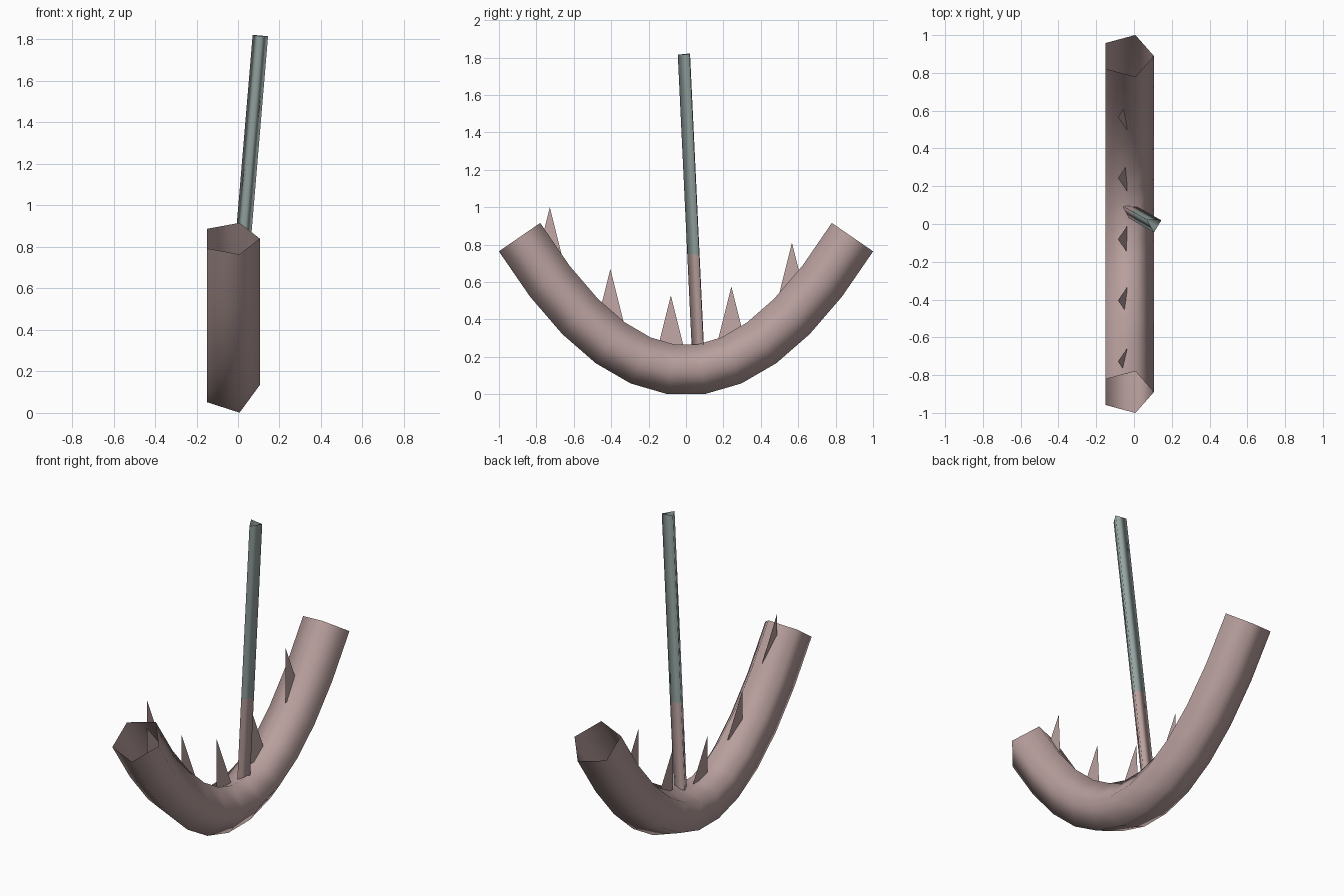
import bpy
from math import cos, sin, radians
from mathutils import Vector

cube = bpy.data.objects.get("Cube")
if cube:
    bpy.data.objects.remove(cube)


def material(name, rgb):
    mat = bpy.data.materials.new(name)
    mat.use_nodes = True
    mat.diffuse_color = (*rgb, 1)
    mat.node_tree.nodes["Principled BSDF"].inputs["Base Color"].default_value = (*rgb, 1)
    return mat


pink = material("dusty pink", (0.48, 0.35, 0.34))
teal = material("grey teal", (0.29, 0.36, 0.35))


def add_object(name, verts, faces, mats, smooth=True):
    mesh = bpy.data.meshes.new(name)
    mesh.from_pydata(verts, [], faces)
    for mat in mats:
        mesh.materials.append(mat)
    for poly in mesh.polygons:
        poly.use_smooth = smooth
    obj = bpy.data.objects.new(name, mesh)
    bpy.context.collection.objects.link(obj)
    return obj


def open_tube(name, path, side, radius, sides, turn, mats):
    """Sweep a regular polygon along the path, leaving both ends open."""
    verts, faces = [], []
    for i, point in enumerate(path):
        before = point - path[i - 1] if i else Vector()
        after = path[i + 1] - point if i + 1 < len(path) else Vector()
        tangent = (before.normalized() + after.normalized()).normalized()
        u = (side - tangent * side.dot(tangent)).normalized()
        v = tangent.cross(u)
        for k in range(sides):
            a = radians(turn + k * 360 / sides)
            verts.append(point + radius * (u * cos(a) + v * sin(a)))
    for i in range(len(path) - 1):
        for k in range(sides):
            a, b = i * sides + k, i * sides + (k + 1) % sides
            faces.append((a, b, b + sides, a + sides))
    return add_object(name, verts, faces, mats)


# Curved body: a five-sided tube along a parabola
RADIUS, CENTRE_X, HALF, STEPS = 0.141, -0.036, 0.89, 11
body_path = []
for i in range(STEPS + 1):
    y = HALF * (2 * i / STEPS - 1)
    body_path.append(Vector((CENTRE_X, y, 0.128 + 0.899 * y * y)))
open_tube("curved_body", body_path, Vector((1, 0, 0)), RADIUS, 5, 0, [pink])

# Thorns: flat leaning triangles at every second ring
for number, p in enumerate(body_path[1:-1:2], 1):
    base = p + Vector((0, 0, 0.8 * RADIUS))
    half_width = Vector((0, RADIUS / 2, 0))
    tip = base + Vector((-0.049, 0, 2 * RADIUS))
    add_object(f"thorn_{number}", [base - half_width, base + half_width, tip],
               [(0, 1, 2)], [pink], smooth=False)

# Leaning three-sided stem, pink low down and teal above
bottom, top = Vector((-0.024, 0.073, 0.26)), Vector((0.107, -0.001, 1.818))
joint = bottom.lerp(top, 0.315)
stem = open_tube("stem", [bottom, joint, top], Vector((1, 0, 0)), 0.043, 3, 28, [pink, teal])
for poly in stem.data.polygons:
    poly.material_index = int(poly.center.z > joint.z)
